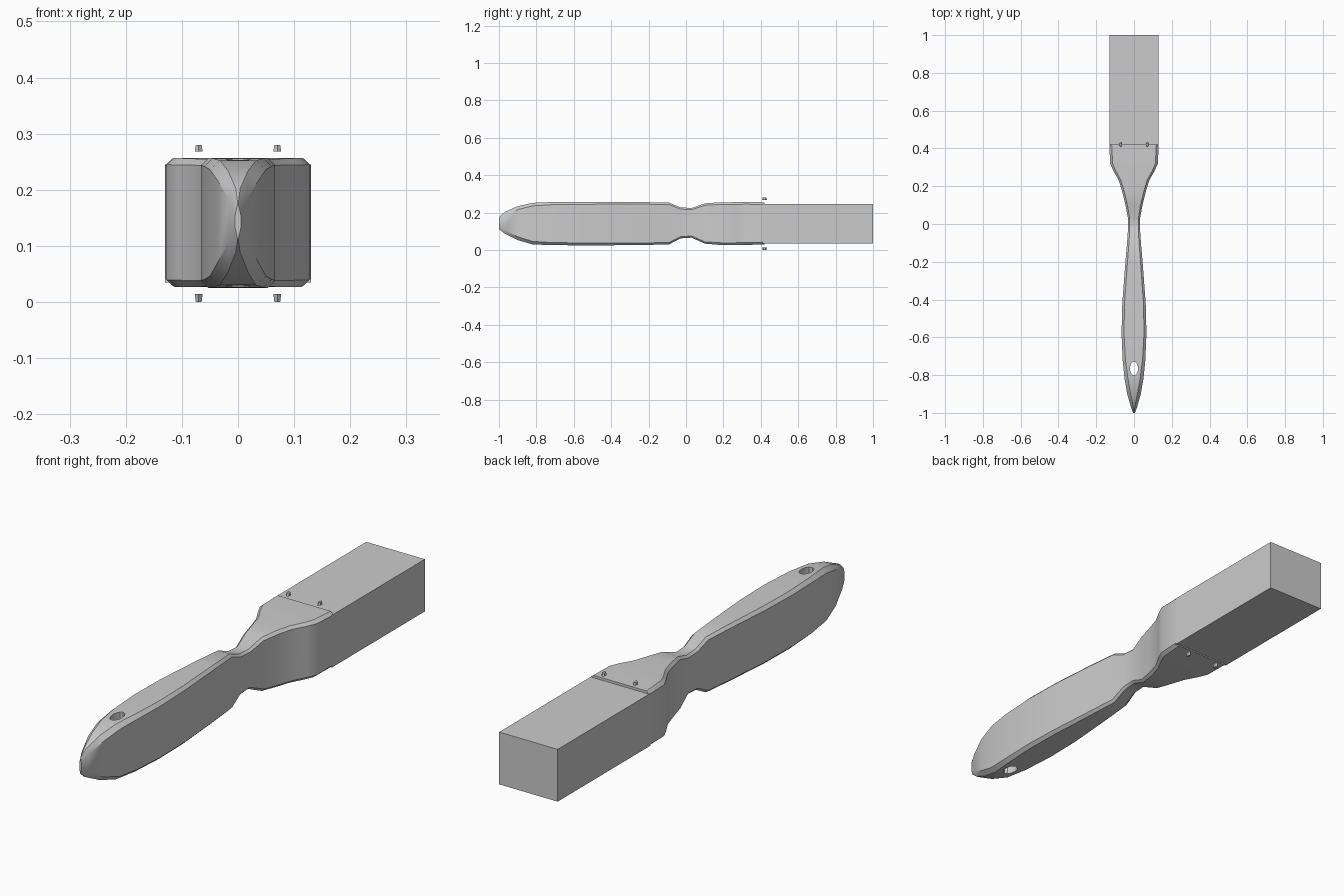
import bpy
import bmesh
import math

cube = bpy.data.objects.get("Cube")
if cube:
    bpy.data.objects.remove(cube)

grey = bpy.data.materials.new("plain_grey")
grey.use_nodes = True
grey.diffuse_color = (0.6, 0.6, 0.6, 1)
grey.node_tree.nodes["Principled BSDF"].inputs["Base Color"].default_value = (0.6, 0.6, 0.6, 1)


def add_object(name, bm):
    bmesh.ops.recalc_face_normals(bm, faces=bm.faces)
    mesh = bpy.data.meshes.new(name)
    bm.to_mesh(mesh)
    bm.free()
    mesh.materials.append(grey)
    obj = bpy.data.objects.new(name, mesh)
    bpy.context.collection.objects.link(obj)
    return obj


def cylinder(name, location, radius_low, radius_high, depth, sides, stretch):
    bm = bmesh.new()
    bmesh.ops.create_cone(bm, cap_ends=True, segments=sides, radius1=radius_low,
                          radius2=radius_high, depth=depth)
    obj = add_object(name, bm)
    obj.location = location
    obj.scale.y = stretch
    return obj


# Handle: chamfered sections (y, half width, bottom, top, chamfer x, chamfer z)
sections = [
    (-1.0, .005, .112, .175, .0045, .02),
    (-.97, .016, .088, .203, .012, .02),
    (-.90, .036, .053, .234, .018, .018),
    (-.82, .050, .030, .252, .018, .016),
    (-.72, .060, .026, .256, .015, .014),
    (-.58, .066, .025, .257, .013, .013),
    (-.42, .062, .025, .257, .012, .012),
    (-.22, .047, .027, .256, .011, .011),
    (-.09, .036, .030, .253, .010, .010),
    (-.03, .032, .062, .228, .009, .009),
    (.03, .032, .066, .224, .009, .009),
    (.10, .045, .034, .249, .010, .010),
    (.17, .062, .028, .254, .011, .011),
    (.23, .080, .027, .255, .011, .011),
    (.28, .108, .027, .256, .012, .012),
    (.32, .127, .027, .257, .014, .012),
    (.42, .130, .030, .255, .012, .012),
]
bm = bmesh.new()
rings = []
for y, w, low, high, cx, cz in sections:
    outline = [(w - cx, low), (w, low + cz), (w, high - cz), (w - cx, high)]
    outline += [(-x, z) for x, z in reversed(outline)]
    rings.append([bm.verts.new((x, y, z)) for x, z in outline])
for a, b in zip(rings, rings[1:]):
    for i in range(len(a)):
        j = (i + 1) % len(a)
        bm.faces.new((a[i], a[j], b[j], b[i]))
bm.faces.new(rings[0])
bm.faces.new(rings[-1])
handle = add_object("handle", bm)

# Hanging hole
cutter = cylinder("hole_cutter", (0, -.765, .14), .022, .022, .5, 12, 1.65)
cutter.hide_render = True
cutter.hide_viewport = True
cut = handle.modifiers.new("hanging_hole", "BOOLEAN")
cut.operation = "DIFFERENCE"
cut.solver = "EXACT"
cut.object = cutter

bpy.context.view_layer.objects.active = handle
handle.select_set(True)
bpy.ops.object.modifier_apply(modifier=cut.name)
bpy.data.objects.remove(cutter)
bpy.ops.object.shade_smooth_by_angle(angle=math.radians(30))

# Bristle block
bm = bmesh.new()
bmesh.ops.create_cube(bm, size=1)
bristles = add_object("bristles", bm)
bristles.scale = (.26, .59, .21)
bristles.location = (0, .705, .14)

# Pins above and below the wide end
for side, x in (("left", .07), ("right", -.07)):
    cylinder("top_pin_" + side, (x, .42, .274), .008, .006, .012, 6, 1.6)
    cylinder("bottom_pin_" + side, (x, .42, .007), .006, .008, .014, 6, 1.6)
